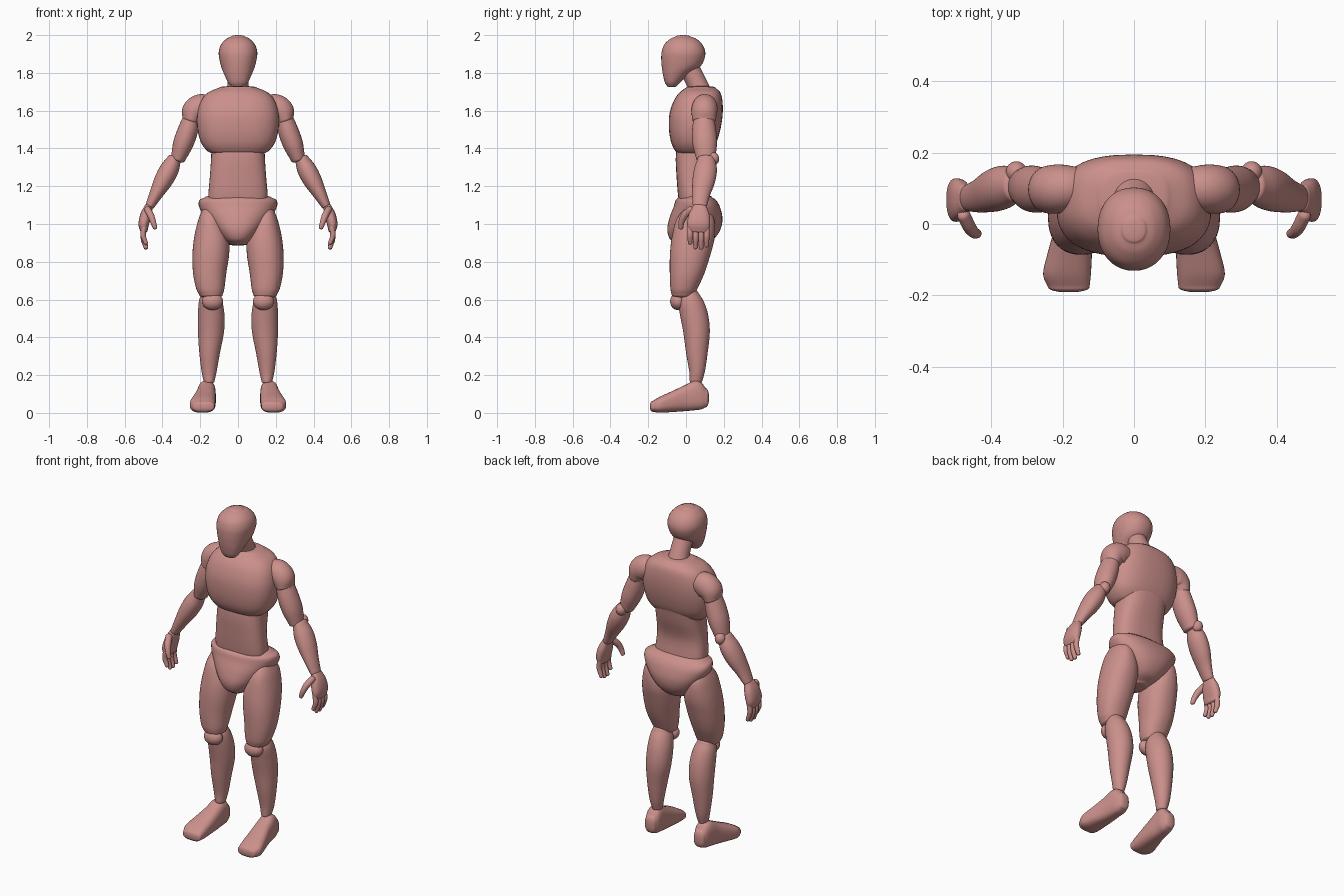
import bpy
import bmesh
from math import cos, sin, pi, copysign
from mathutils import Vector

default = bpy.data.objects.get("Cube")
if default:
    bpy.data.objects.remove(default, do_unlink=True)

CLAY = (0.60, 0.28, 0.26, 1.0)
clay = bpy.data.materials.new("dusty_pink_clay")
clay.use_nodes = True
clay.diffuse_color = CLAY
clay.node_tree.nodes["Principled BSDF"].inputs["Base Color"].default_value = CLAY

SIDES = 40
STEPS = 6
X, Y, Z = Vector((1, 0, 0)), Vector((0, 1, 0)), Vector((0, 0, 1))


def spline(rows):
    """Smooth curve through rows of (x, y, z, half width, half depth)."""
    pts = [Vector(row) for row in rows]
    result = []
    for i in range(len(pts) - 1):
        p, q = pts[i], pts[i + 1]
        before = (q - pts[i - 1]) / 2 if i else q - p
        after = (pts[i + 2] - p) / 2 if i + 2 < len(pts) else q - p
        for s in range(STEPS):
            t = s / STEPS
            u = 1 - t
            result.append(p * (1 + 2 * t) * u * u + before * t * u * u
                          + q * t * t * (3 - 2 * t) - after * t * t * u)
    result.append(pts[-1])
    return result


def signed_power(value, power):
    return copysign(abs(value) ** power, value)


def finish(bm, name):
    bmesh.ops.recalc_face_normals(bm, faces=bm.faces)
    mesh = bpy.data.meshes.new(name)
    bm.to_mesh(mesh)
    mesh.materials.append(clay)
    mesh.shade_smooth()
    obj = bpy.data.objects.new(name, mesh)
    bpy.context.collection.objects.link(obj)


def loft(name, rows, axes=None, square=2.0, dome=0.5, skew=0.0, paired=False):
    """Skin rounded sections and close both ends with domes."""
    path = spline(rows)
    rings = []
    for i, row in enumerate(path):
        centre = Vector(row[:3])
        ahead = Vector(path[min(i + 1, len(path) - 1)][:3])
        behind = Vector(path[max(i - 1, 0)][:3])
        tangent = (ahead - behind).normalized()
        if axes:
            u, v = axes
            normal = u.cross(v)
            normal *= copysign(1, normal.dot(tangent))
        else:
            normal = tangent
            u = Y.cross(normal).normalized()
            v = normal.cross(u)
        rings.append((centre, u * row[3], v * row[4], normal))

    def cap(ring, direction):
        centre, u, v, normal = ring
        height = dome * min(u.length, v.length) * direction
        angles = [pi / 2 * k / STEPS for k in range(1, STEPS)]
        return [(centre + normal * height * sin(a), u * cos(a), v * cos(a), normal)
                for a in angles]

    rings = cap(rings[0], -1)[::-1] + rings + cap(rings[-1], 1)
    bm = bmesh.new()
    loops = []
    for centre, u, v, _ in rings:
        loop = []
        for k in range(SIDES):
            angle = 2 * pi * k / SIDES
            c = signed_power(cos(angle), 2 / square)
            s = signed_power(sin(angle), 2 / square)
            loop.append(bm.verts.new(centre + u * c * (1 + skew * s) + v * s))
        loops.append(loop)
    for low, high in zip(loops, loops[1:]):
        for k in range(SIDES):
            n = (k + 1) % SIDES
            bm.faces.new((low[k], low[n], high[n], high[k]))
    bm.faces.new(loops[0])
    bm.faces.new(loops[-1])
    save(bm, name, paired)


def save(bm, name, paired):
    finish(bm, "left_" + name if paired else name)
    if paired:
        bmesh.ops.scale(bm, vec=(-1, 1, 1), verts=bm.verts)
        finish(bm, "right_" + name)
    bm.free()


def stack(name, rows, **options):
    """Level sections: (height, centre x, half width, front y, back y)."""
    loft(name, [(x, (f + b) / 2, z, w, (b - f) / 2) for z, x, w, f, b in rows],
         axes=(X, Y), **options)


def ball(name, centre, size):
    bm = bmesh.new()
    bmesh.ops.create_uvsphere(bm, u_segments=32, v_segments=20, radius=1)
    bmesh.ops.scale(bm, vec=size, verts=bm.verts)
    bmesh.ops.translate(bm, vec=centre, verts=bm.verts)
    save(bm, name, True)


# Head and neck
stack("head", [(1.73, 0, .036, -.10, -.05), (1.75, 0, .053, -.112, -.03),
               (1.79, 0, .072, -.122, .015), (1.83, 0, .088, -.128, .072),
               (1.87, 0, .098, -.131, .096), (1.91, 0, .102, -.129, .102),
               (1.95, 0, .090, -.115, .087), (1.98, 0, .062, -.083, .055),
               (1.993, 0, .035, -.053, .022)], dome=0.2, square=2.15)
loft("neck", [(0, .09, 1.66, .068, .064), (0, .06, 1.74, .056, .054),
              (0, .01, 1.84, .054, .054)], dome=0.1)

# Torso
stack("chest", [(1.372, 0, .125, -.035, .10), (1.385, 0, .16, -.055, .125),
                (1.43, 0, .195, -.078, .16), (1.50, 0, .214, -.090, .182),
                (1.58, 0, .216, -.088, .194), (1.65, 0, .197, -.066, .193),
                (1.695, 0, .16, -.035, .182), (1.722, 0, .10, .0, .155)],
      square=2.6, dome=0.12)
stack("abdomen", [(1.08, 0, .152, -.03, .13), (1.15, 0, .157, -.042, .12),
                  (1.25, 0, .149, -.05, .115), (1.36, 0, .142, -.054, .145),
                  (1.46, 0, .14, -.04, .165)], square=2.7, dome=0.1)
stack("pelvis", [(.895, 0, .05, -.05, .09), (.92, 0, .085, -.085, .145),
                 (.97, 0, .13, -.099, .182), (1.03, 0, .172, -.088, .193),
                 (1.09, 0, .203, -.066, .18), (1.125, 0, .202, -.055, .16),
                 (1.14, 0, .175, -.04, .14)],
      square=2.3, dome=0.2, skew=0.12)

# Legs
stack("thigh", [(.625, .143, .062, -.076, .045), (.66, .147, .075, -.083, .062),
                (.74, .15, .088, -.086, .098), (.84, .144, .097, -.085, .13),
                (.93, .14, .092, -.075, .152), (1.02, .147, .064, -.052, .15),
                (1.08, .152, .035, -.01, .12)], paired=True, square=2.2, dome=0.3)
ball("kneecap", (.135, -.042, .59), (.056, .042, .046))
stack("shin", [(.165, .153, .028, .02, .085), (.22, .153, .04, .017, .10),
               (.32, .15, .055, .0, .115), (.43, .143, .069, -.015, .126),
               (.52, .142, .07, -.032, .117), (.59, .145, .062, -.042, .094),
               (.635, .148, .046, -.02, .066)], paired=True, dome=0.4)
loft("foot", [(.163, .105, .08, .035, .05), (.163, .08, .09, .044, .071),
              (.166, .045, .092, .048, .078), (.17, -.01, .077, .053, .068),
              (.18, -.08, .058, .062, .054), (.188, -.14, .043, .067, .042),
              (.183, -.178, .034, .058, .028)],
     axes=(X, Z), square=2.7, dome=0.5, paired=True)

# Arms
loft("shoulder", [(.15, .105, 1.62, .058, .055), (.195, .10, 1.617, .071, .067),
                  (.232, .097, 1.594, .067, .068), (.25, .095, 1.55, .047, .062)],
     paired=True, dome=0.4)
loft("upper_arm", [(.245, .095, 1.56, .046, .055), (.267, .096, 1.49, .054, .064),
                   (.292, .10, 1.42, .053, .064), (.318, .105, 1.345, .038, .05)],
     paired=True, dome=0.4)
ball("elbow", (.33, .145, 1.345), (.03, .031, .034))
loft("forearm", [(.336, .108, 1.345, .036, .046), (.363, .104, 1.29, .05, .06),
                 (.395, .094, 1.23, .049, .06), (.433, .08, 1.16, .036, .048),
                 (.467, .073, 1.095, .024, .037)], paired=True, dome=0.4)

# Hands
loft("palm", [(.473, .073, 1.09, .022, .038), (.487, .07, 1.05, .029, .055),
              (.499, .067, 1.0, .028, .061), (.498, .065, .965, .02, .054)],
     paired=True, square=2.4, dome=0.6)
loft("thumb", [(.478, .025, 1.075, .018, .02), (.462, -.008, 1.045, .018, .019),
               (.449, -.024, 1.01, .015, .016), (.44, -.027, .982, .012, .013)],
     paired=True, dome=0.9)
tips = {"index": .90, "middle": .876, "ring": .874, "little": .886}
for i, (finger, tip) in enumerate(tips.items()):
    y = .022 + .029 * i
    middle = (tip + .98) / 2
    loft(finger + "_finger",
         [(.498, y, .98, .014, .015), (.502, y, middle, .014, .015),
          (.488, y, tip, .011, .012)], paired=True, dome=0.9)
